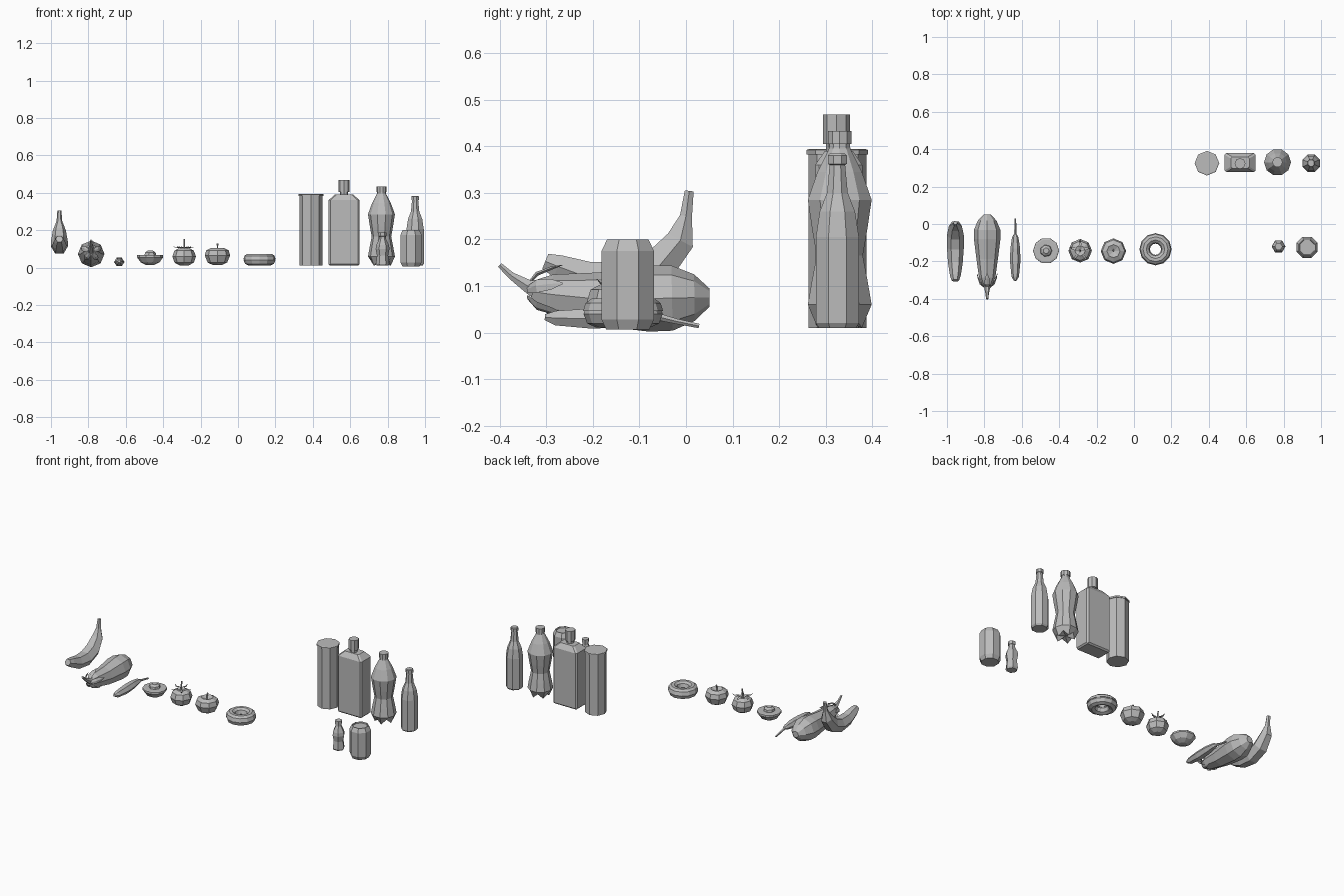
import bpy, bmesh
from math import sin, cos, pi, tau
from mathutils import Vector

if "Cube" in bpy.data.objects:
    bpy.data.objects.remove(bpy.data.objects["Cube"])

grey = bpy.data.materials.new("plain grey")
grey.use_nodes = True
grey.diffuse_color = (0.5, 0.5, 0.5, 1)
grey.node_tree.nodes["Principled BSDF"].inputs["Base Color"].default_value = (0.5, 0.5, 0.5, 1)


def loft(name, rings, location, rotation=(0, 0, 0), closed=False):
    """Skin a list of equal-sized point rings into a flat-shaded object."""
    bm = bmesh.new()
    rows = [[bm.verts.new(p) for p in ring] for ring in rings]
    n = len(rows[0])
    pairs = list(zip(rows, rows[1:]))
    if closed:
        pairs.append((rows[-1], rows[0]))
    for a, b in pairs:
        for i in range(n):
            j = (i + 1) % n
            bm.faces.new((a[i], a[j], b[j], b[i]))
    if not closed:
        bm.faces.new(rows[0])
        bm.faces.new(rows[-1])
    bmesh.ops.remove_doubles(bm, verts=bm.verts, dist=0.0002)
    bmesh.ops.recalc_face_normals(bm, faces=bm.faces)
    mesh = bpy.data.meshes.new(name)
    bm.to_mesh(mesh)
    bm.free()
    mesh.materials.append(grey)
    obj = bpy.data.objects.new(name, mesh)
    obj.location = location
    obj.rotation_euler = rotation
    bpy.context.collection.objects.link(obj)
    return obj


def lathe(name, profile, sides, x, y, z=0, phase=0, depth=1, feet=0, closed=False):
    """Turn (radius, height) points about z; feet lifts every other point of the second ring."""
    rings = []
    for k, (r, h) in enumerate(profile):
        ring = []
        for i in range(sides):
            a = phase + tau * i / sides
            lift = feet if k == 1 and i % 2 else 0
            ring.append((r * cos(a), depth * r * sin(a), h + lift))
        rings.append(ring)
    return loft(name, rings, (x, y, z), closed=closed)


def sweep(name, path, sides, location, rotation=(0, 0, 0), width=1, thick=1):
    """Run a ring along (y, z, radius) points in the local yz plane."""
    pts = [Vector((0, y, z)) for y, z, r in path]
    side = Vector((1, 0, 0))
    rings = []
    for k, p in enumerate(pts):
        tangent = (pts[min(k + 1, len(pts) - 1)] - pts[max(k - 1, 0)]).normalized()
        up = side.cross(tangent)
        r = path[k][2]
        rings.append([p + side * (cos(tau * i / sides) * r * width)
                      + up * (sin(tau * i / sides) * r * thick) for i in range(sides)])
    return loft(name, rings, location, rotation)


# Back row: tube with a rimmed lid
lathe("tube", [(.062, .01), (.062, .385)], 8, .39, .325)
lathe("tube_lid", [(.066, .382), (.066, .392), (.06, .394)], 8, .39, .325)

# Flat rectangular bottle with a capped neck
body = lathe("flat_bottle", [(.117, .01), (.117, .36), (.07, .39)], 4, .567, .328,
             phase=pi / 4, depth=.61)
bevel = body.modifiers.new("bevel", 'BEVEL')
bevel.width = .008
bevel.segments = 1
bevel.limit_method = 'ANGLE'
bevel.angle_limit = 1.1
lathe("flat_bottle_neck", [(.022, .385), (.022, .41)], 8, .567, .323)
lathe("flat_bottle_cap", [(.029, .405), (.029, .468)], 8, .567, .323)

# Large waisted bottle standing on five feet
lathe("large_bottle", [(0, .03), (.05, .01), (.072, .06), (.063, .11), (.052, .165), (.062, .22),
                       (.072, .285), (.05, .345), (.024, .395), (.022, .41)],
      10, .767, .33, feet=.028)
lathe("large_bottle_cap", [(.027, .405), (.027, .433)], 10, .767, .33)

# Long-necked bottle
lathe("slim_bottle", [(.043, .01), (.05, .02), (.05, .205), (.041, .26), (.024, .3),
                      (.018, .36), (.022, .362), (.022, .38), (.018, .384)],
      8, .947, .325, phase=pi / 8)

# Front row: small bottle and drink can
lathe("small_bottle", [(.03, .01), (.036, .02), (.03, .065), (.037, .1), (.034, .12),
                       (.018, .155), (.018, .167), (.021, .168), (.021, .188)],
      6, .773, -.12)
lathe("drink_can", [(.05, .006), (.061, .028), (.061, .175), (.048, .2), (.044, .2), (.042, .193)],
      8, .925, -.125, phase=pi / 8)

# Ring cake with icing
lathe("ring_cake", [(.058 + .027 * cos(tau * i / 8), .04 + .029 * sin(tau * i / 8))
                    for i in range(8)], 12, .115, -.135, closed=True)
lathe("ring_icing", [(.058 + .028 * cos(a), .046 + .029 * sin(a))
                     for a in [pi * i / 5 for i in range(6)]], 12, .115, -.135, closed=True)

# Apple with a stalk
lathe("apple", [(.025, .014), (.052, .027), (.068, .065), (.06, .092), (.035, .105), (0, .09)],
      8, -.11, -.145)
sweep("apple_stalk", [(0, .085, .004), (0, .11, .004), (.006, .128, .005)], 5, (-.11, -.145, 0))

# Tomato with a stalk and leaves
lathe("tomato", [(.025, .012), (.052, .027), (.063, .06), (.052, .09), (.028, .104), (0, .096)],
      8, -.288, -.143)
sweep("tomato_stalk", [(0, .095, .006), (0, .12, .005), (.005, .153, .004)], 5, (-.288, -.143, 0))
for i in range(5):
    sweep("tomato_leaf", [(0, .1, .004), (.025, .11, .008), (.048, .105, .005), (.06, .115, .001)],
          4, (-.288, -.143, 0), (0, 0, tau * i / 5), thick=.3)

# Halved fruit with its stone
lathe("halved_fruit", [(.022, .014), (.05, .028), (.07, .055), (.069, .066), (.06, .068)],
      10, -.47, -.143)
lathe("fruit_stone", [(.034, .062), (.03, .08), (.016, .09)], 7, -.47, -.143)

# Chilli with a thin stalk
sweep("chilli", [(-.303, .033, .008), (-.28, .031, .02), (-.2, .03, .028), (-.13, .033, .026),
                 (-.07, .034, .017), (-.055, .034, .008)], 6, (-.635, 0, 0), thick=.9)
sweep("chilli_stalk", [(-.06, .034, .008), (-.02, .024, .006), (.028, .014, .005)],
      5, (-.635, 0, 0))

# Aubergine with a curved stalk and draped leaves
sweep("aubergine", [(-.33, .088, .024), (-.29, .082, .043), (-.19, .072, .057), (-.08, .073, .071),
                    (-.03, .074, .07), (.018, .075, .05), (.05, .075, .02)], 8, (-.785, 0, 0))
sweep("aubergine_stalk", [(-.315, .09, .026), (-.34, .1, .016), (-.375, .122, .009),
                          (-.4, .145, .006)], 6, (-.785, 0, 0))
for i in range(5):
    sweep("aubergine_leaf", [(-.01, .015, .008), (.01, .038, .015), (.04, .05, .012),
                             (.065, .057, .002)],
          4, (-.785, -.33, .088), (0, tau * i / 5, 0), thick=.3)

# Banana
sweep("banana", [(-.302, .153, .02), (-.275, .142, .029), (-.21, .118, .039), (-.13, .113, .045),
                 (-.06, .14, .045), (-.012, .198, .035), (.0, .25, .015), (.007, .304, .011)],
      6, (-.955, 0, 0))
